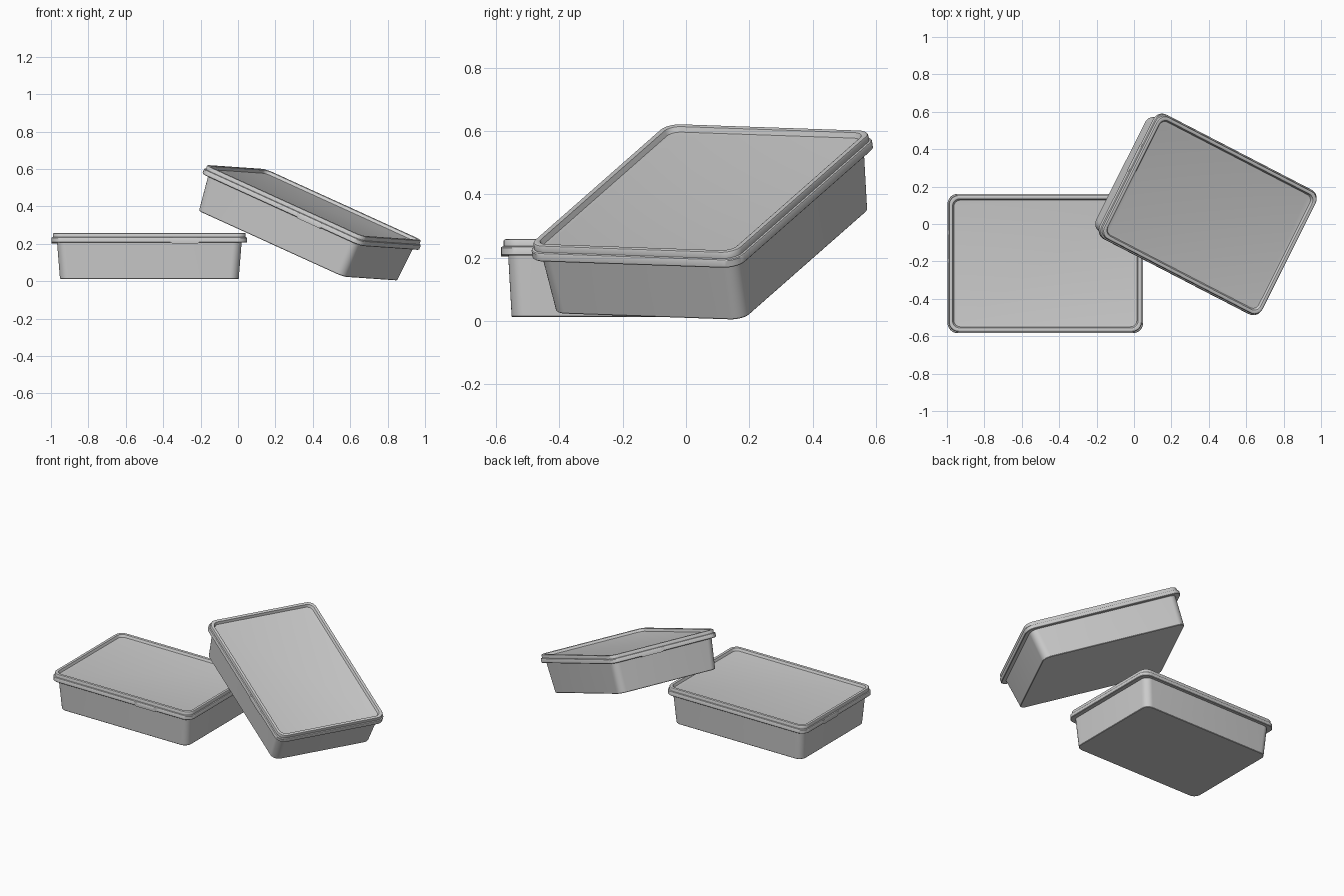
import bpy, bmesh, math
from mathutils import Matrix, Vector

if "Cube" in bpy.data.objects:
    bpy.data.objects.remove(bpy.data.objects["Cube"])

L, W, H = 1.046, 0.745, 0.246      # outer lid length, width, total height

plastic = bpy.data.materials.new("light grey plastic")
plastic.diffuse_color = (0.6, 0.6, 0.6, 1)
plastic.use_nodes = True
plastic.node_tree.nodes["Principled BSDF"].inputs["Base Color"].default_value = plastic.diffuse_color


def ring(ix, iy, r, z, seg=8):
    """Rounded rectangle inset from the lid outline."""
    hx, hy = L / 2 - ix, W / 2 - iy
    pts = []
    for k, (sx, sy) in enumerate(((1, 1), (-1, 1), (-1, -1), (1, -1))):
        for i in range(seg + 1):
            a = math.pi / 2 * (k + i / seg)
            pts.append((sx * (hx - r) + r * math.cos(a),
                        sy * (hy - r) + r * math.sin(a), z))
    return pts


def loft(name, rings, matrix):
    """Skin a stack of rings and cap both ends."""
    bm = bmesh.new()
    loops = [[bm.verts.new(p) for p in r] for r in rings]
    for a, b in zip(loops, loops[1:]):
        n = len(a)
        for i in range(n):
            j = (i + 1) % n
            bm.faces.new((a[i], a[j], b[j], b[i]))
    bm.faces.new(loops[0][::-1])
    bm.faces.new(loops[-1])
    return finish(name, bm, matrix)


def finish(name, bm, matrix):
    bmesh.ops.recalc_face_normals(bm, faces=bm.faces)
    me = bpy.data.meshes.new(name)
    bm.to_mesh(me)
    bm.free()
    ob = bpy.data.objects.new(name, me)
    bpy.context.collection.objects.link(ob)
    me.materials.append(plastic)
    ob.matrix_world = matrix
    bpy.ops.object.select_all(action='DESELECT')
    ob.select_set(True)
    bpy.context.view_layer.objects.active = ob
    bpy.ops.object.shade_smooth_by_angle(angle=math.radians(35))
    return ob


def tab(name, place, matrix):
    """Curved finger tab: x along the wall, y outward, extruded from an outline."""
    outline = [(-0.085, 0.030), (-0.085, 0.012), (-0.07, 0.0), (0.07, 0.0),
               (0.085, 0.012), (0.085, 0.030), (0.065, 0.030), (0.058, 0.014),
               (-0.058, 0.014), (-0.065, 0.030)]
    bm = bmesh.new()
    f = bm.faces.new([bm.verts.new((x, 0.006, z)) for x, z in outline])
    ext = bmesh.ops.extrude_face_region(bm, geom=[f])
    bmesh.ops.translate(bm, vec=(0, -0.03, 0),
                        verts=[v for v in ext["geom"] if isinstance(v, bmesh.types.BMVert)])
    bmesh.ops.transform(bm, matrix=place, verts=bm.verts)
    finish(name, bm, matrix)


def container(prefix, matrix):
    # tapered tub, with a small rounded foot
    loft(prefix + "_tub", [ring(0.048, 0.036, 0.045, 0.0),
                           ring(0.045, 0.033, 0.048, 0.003),
                           ring(0.028, 0.021, 0.045, 0.215)], matrix)
    # lid: skirt, stepped shoulder, raised rim and recessed panel
    prof = [(0.026, 0.195), (0.003, 0.195), (0.0, 0.198), (0.0, 0.219), (0.002, 0.222),
            (0.008, 0.224), (0.008, 0.241), (0.010, 0.2445), (0.014, 0.246),
            (0.023, 0.246), (0.027, 0.244), (0.034, 0.228), (0.039, 0.227)]
    loft(prefix + "_lid", [ring(i, i, 0.055 - i * 0.6, z) for i, z in prof], matrix)
    # opening tabs on the front and left sides
    tab(prefix + "_front_tab", Matrix.Translation((0.19, -W / 2 + 0.024, 0.191)), matrix)
    tab(prefix + "_left_tab", Matrix.Translation((-L / 2 + 0.024, 0.09, 0.191))
        @ Matrix.Rotation(-math.pi / 2, 4, 'Z'), matrix)


# flat container
container("flat_box", Matrix.Translation((-0.474, -0.211, 0.012)))

# container leaning on the first one
u = Vector((0.823, -0.426, -0.3746)).normalized()
v = Vector((0.446, 0.894, -0.03))
v = (v - u * v.dot(u)).normalized()
n = u.cross(v)
base = Vector((0.407, 0.046, 0.42)) - n * H
container("leaning_box", Matrix.Translation(base)
          @ Matrix((u, v, n)).transposed().to_4x4())
